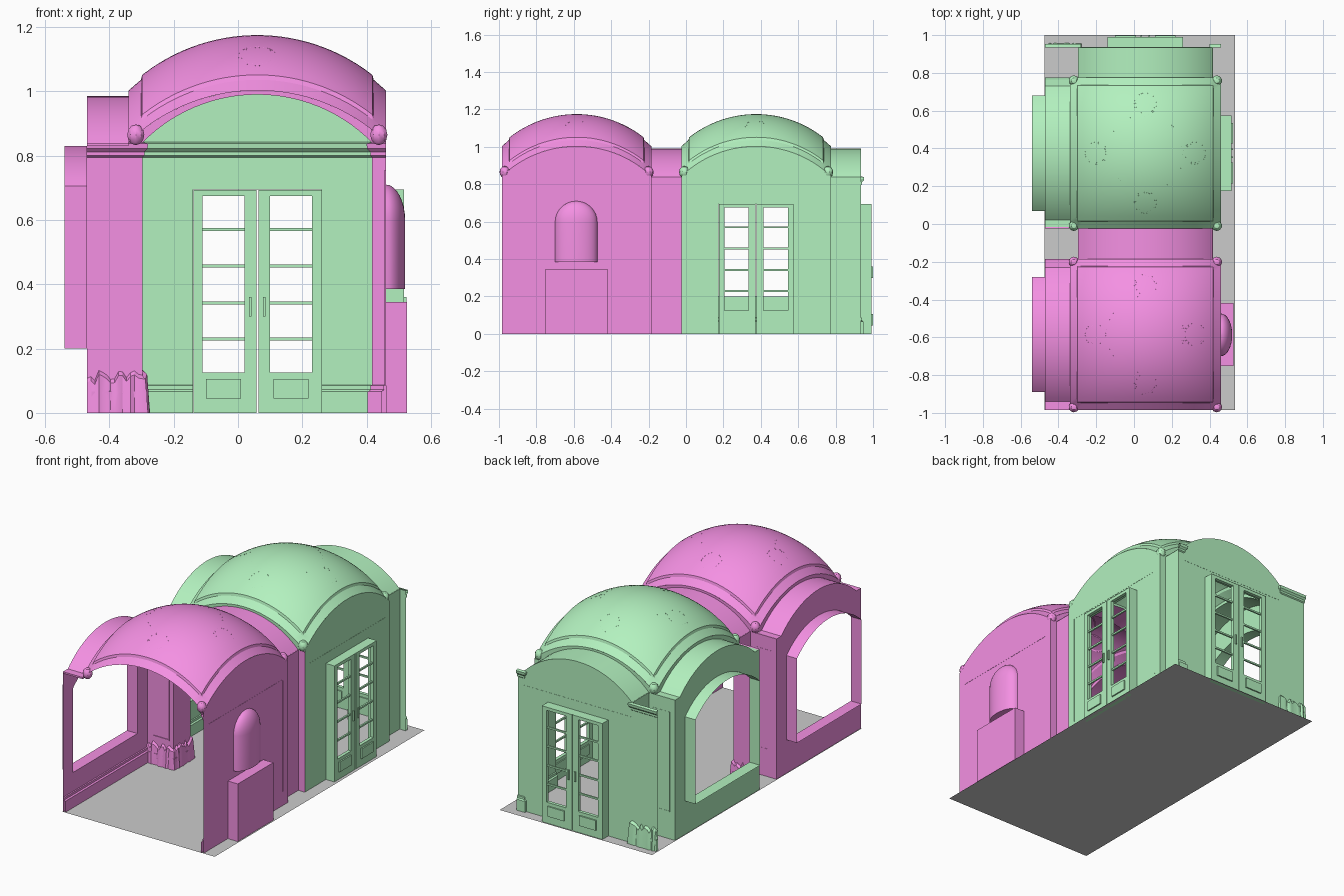
import bpy, bmesh, math, random
from mathutils import Vector

if "Cube" in bpy.data.objects:
    bpy.data.objects.remove(bpy.data.objects["Cube"])

random.seed(4)
CX = 0.06                       # centre line of the vaults
LEFT, RIGHT = -0.47, 0.46       # wall planes
PL, PR = -0.2975, 0.4175        # pier faces
SPRING = 0.84


def material(name, rgb):
    m = bpy.data.materials.new(name)
    m.diffuse_color = (*rgb, 1)
    m.use_nodes = True
    m.node_tree.nodes["Principled BSDF"].inputs["Base Color"].default_value = m.diffuse_color
    return m


def add(name, verts, faces, mat=None):
    me = bpy.data.meshes.new(name)
    me.from_pydata([tuple(v) for v in verts], [], faces)
    ob = bpy.data.objects.new(name, me)
    bpy.context.collection.objects.link(ob)
    if mat:
        me.materials.append(mat)
    return ob


def loft(name, rows, mat, closed=False):
    n = len(rows[0])
    faces = []
    for r in range(len(rows) - 1):
        for i in range(n if closed else n - 1):
            j = (i + 1) % n
            faces.append((r * n + i, r * n + j, (r + 1) * n + j, (r + 1) * n + i))
    return add(name, [v for row in rows for v in row], faces, mat)


def boxes(name, spans, mat, at):
    verts, faces = [], []
    for (u0, u1), (d0, d1), (z0, z1) in spans:
        b = len(verts)
        verts += [at(u, d, z) for z in (z0, z1) for u, d in ((u0, d0), (u1, d0), (u1, d1), (u0, d1))]
        faces += [tuple(b + i for i in f) for f in
                  ((0, 1, 2, 3), (4, 5, 6, 7), (0, 1, 5, 4), (1, 2, 6, 5), (2, 3, 7, 6), (3, 0, 4, 7))]
    return add(name, verts, faces, mat)


def on_x(c, yc=0):              # local (across, outward depth, height) on an x wall
    return lambda u, d, z: (c + d, yc + u, z)


def on_y(c, xc=0):
    return lambda u, d, z: (xc + u, c + d, z)


def arc(half, z0, rise, n=28):  # circular segment, from +half to -half
    r = (half * half + rise * rise) / (2 * rise)
    a = math.asin(half / r)
    return [(r * math.sin(t), z0 + rise - r + r * math.cos(t))
            for t in (a - 2 * a * i / n for i in range(n + 1))]


def wall(name, loops, at, mat):
    bm = bmesh.new()
    for loop in loops:
        vs = [bm.verts.new(at(u, 0, z)) for u, z in loop]
        for i, v in enumerate(vs):
            bm.edges.new((v, vs[(i + 1) % len(vs)]))
    p, q, r = (Vector(at(*t)) for t in ((0, 0, 0), (1, 0, 0), (0, 0, 1)))
    bmesh.ops.triangle_fill(bm, use_beauty=True, edges=bm.edges[:], normal=(q - p).cross(r - p))
    ob = add(name, [], [], mat)
    bm.to_mesh(ob.data)
    bm.free()


def sweep(name, path, profile, side, mat):
    """Run a profile of (offset, z) along a plan path with mitred corners."""
    pts = [Vector(p) for p in path]
    rows = []
    for i, p in enumerate(pts):
        dirs = [(pts[k + 1] - pts[k]).normalized() for k in (i - 1, i) if 0 <= k < len(pts) - 1]
        ns = [Vector((d.y, -d.x)) * side for d in dirs]
        n = sum(ns, Vector((0, 0)))
        n = n / n.length * (1 / max(0.5, (n / n.length).dot(ns[0])))
        prof = profile() if callable(profile) else profile
        rows.append([(p.x + n.x * o, p.y + n.y * o, z) for o, z in prof])
    return loft(name, rows, mat)


def subdivide(path, step=0.012):
    out = []
    for a, b in zip(path, path[1:]):
        a, b = Vector(a), Vector(b)
        k = max(2, int((b - a).length / step))
        out += [a.lerp(b, i / k) for i in range(k)]
    return out + [Vector(path[-1])]


def rubble():
    h = random.uniform(0.098, 0.135)
    o = random.uniform(0.012, 0.02)
    return [(o + 0.004, 0), (o, h * 0.5), (o - 0.004, h - 0.012), (0, h)]


SKIRT = [(0.014, 0), (0.014, 0.066), (0.006, 0.072), (0.006, 0.085), (0, 0.087)]
CORNICE = [(0, 0.795), (0.006, 0.8), (0.006, 0.812), (0.016, 0.822), (0.018, 0.838), (0, 0.842)]


def frame(name, u, z, at, mat, t=0.006):
    (a, b), (c, d) = u, z
    dd = (-0.004, 0.001)
    boxes(name, [((a, a + t), dd, z), ((b - t, b), dd, z), (u, dd, (d - t, d)), (u, dd, (c, c + t))], mat, at)


def double_door(name, at, mat):
    # reveal around the opening, then two glazed leaves
    edge = [(-0.2, 0), (-0.2, 0.695), (0.2, 0.695), (0.2, 0)]
    loft(name + "_reveal", [[at(u, d, z) for u, z in edge] for d in (0, 0.056)], mat)
    spans, dd = [], (0.036, 0.056)
    for s in (-1, 1):
        def span(a, b, z0, z1, depth=dd):
            spans.append((sorted((s * a, s * b)), depth, (z0, z1)))
        span(0.003, 0.04, 0, 0.694)
        span(0.17, 0.199, 0, 0.694)
        span(0.04, 0.17, 0, 0.125)
        span(0.04, 0.17, 0.675, 0.694)
        for z in (0.23, 0.342, 0.457, 0.57):
            span(0.04, 0.17, z - 0.005, z + 0.005, (0.041, 0.051))
        span(0.05, 0.16, 0.045, 0.105, (0.03, 0.064))
        span(0.018, 0.026, 0.3, 0.36, (0.022, 0.064))
    boxes(name + "_leaves", spans, mat, at)


def dome_z(dx, dy):
    r = (0.16 + 0.16 ** 2) / 0.32
    z = 1.163 + sum(math.sqrt(r * r - d * d) - r for d in (dx, dy))
    return z + (0.012 if max(abs(dx), abs(dy)) < 0.36 else 0)


def bay(tag, yc, mat, first):
    y0, y1, y2 = yc - 0.4, yc + 0.4, yc + 0.56
    # shallow dome with stepped rim
    ticks = [-0.4, -0.362] + [-0.358 + 0.716 * i / 28 for i in range(29)] + [0.362, 0.4]
    loft(tag + "_dome", [[(CX + a, yc + b, dome_z(a, b)) for a in ticks] for b in ticks], mat)
    # raised ceiling rings
    for k, (rx, ry, rad) in enumerate([(0, 0, 0.2), (0.26, 0, 0.055), (-0.26, 0, 0.055), (0, 0.26, 0.055), (0, -0.26, 0.055)]):
        rows = []
        for i in range(33):
            t = math.tau * i / 32
            row = []
            for dr, dz in ((-0.004, 0), (0, -0.004), (0.004, 0)):
                x, y = rx + (rad + dr) * math.cos(t), ry + (rad + dr) * math.sin(t)
                row.append((CX + x, yc + y, dome_z(x, y) + dz))
            rows.append(row)
        loft(f"{tag}_ceiling_ring_{k}", rows, mat)
    # barrel vaults: passage behind the dome and window alcove on the left
    rim, passage, alcove = arc(0.4, 0.843, 0.16), arc(0.3575, SPRING, 0.15), arc(0.355, SPRING, 0.145)
    loft(tag + "_passage_vault", [[(CX + u, y, z) for u, z in passage] for y in (y1, y2)], mat)
    loft(tag + "_alcove_vault", [[(x, yc + u, z) for u, z in alcove] for x in (LEFT, -0.34)], mat)
    loft(tag + "_alcove_arch", [[(-0.34, yc + u, z) for u, z in a] for a in (rim, alcove)], mat)
    for y in ([y1] if first else [y0, y1]):
        loft(tag + "_passage_arch", [[(CX + u, y, z) for u, z in a] for a in (rim, passage)], mat)
    boxes(tag + "_alcove_ledges", [((s * 0.355, s * 0.4), (0, 0.13), (0.83, SPRING)) for s in (-1, 1)],
          mat, on_x(LEFT, yc))
    # left wall with arched window and its reveal
    window = [(-0.305, 0.2), (0.305, 0.2)] + arc(0.305, 0.705, 0.125)
    wall(tag + "_left_wall", [[(-0.4, 0), (0.4, 0), (0.4, SPRING)] + alcove + [(-0.4, SPRING)], window],
         on_x(LEFT, yc), mat)
    loft(tag + "_window_reveal", [[(x, yc + u, z) for u, z in window] for x in (LEFT, -0.54)], mat, True)
    # right wall: niche over a recess in the first bay, door in the second
    w, h = (0.168, 0.345) if first else (0.2, 0.695)
    outline = [(-0.4, 0), (-w, 0), (-w, h), (w, h), (w, 0), (0.4, 0)] + rim
    holes, at = [], on_x(RIGHT, yc)
    if first:
        cols = [math.pi * i / 16 for i in range(17)]
        nc = -0.002
        holes = [[(nc - 0.113, 0.385), (nc + 0.113, 0.385)] +
                 [(nc + 0.113 * math.cos(t), 0.597 + 0.113 * math.sin(t)) for t in cols]]
        rows = [[at(nc + 0.113 * math.cos(t), 0.06 * math.sin(t), 0.385) for t in cols]]
        for k in range(9):
            c, s = math.cos(k * math.pi / 16), math.sin(k * math.pi / 16)
            rows.append([at(nc + 0.113 * math.cos(t) * c, 0.06 * math.sin(t) * c, 0.597 + 0.113 * s) for t in cols])
        loft(tag + "_niche", rows, mat)
        add(tag + "_niche_shelf", rows[0], [tuple(range(17))], mat)
        ends = [(-w, 0), (-w, h), (w, h), (w, 0)]
        loft(tag + "_recess_sides", [[at(u, d, z) for u, z in ends] for d in (0, 0.066)], mat)
        add(tag + "_recess_back", [at(u, 0.066, z) for u, z in ends], [(0, 1, 2, 3)], mat)
    else:
        double_door(tag + "_side_door", at, mat)
    wall(tag + "_right_wall", [outline] + holes, at, mat)
    frame(tag + "_right_panel", (-0.357, 0.357), (0.75, 0.756), at, mat)
    boxes(tag + "_panel_sides", [((s * 0.357, s * 0.351), (-0.004, 0.001), (0.085, 0.755)) for s in (-1, 1)], mat, at)
    # piers, skirting, cornice
    lp = [(LEFT, y1), (PL, y1), (PL, y2), (LEFT, y2)]
    rp = [(RIGHT, y1), (PR, y1), (PR, y2), (RIGHT, y2)]
    for name, p, s in (("left", lp, 1), ("right", rp, -1)):
        sweep(f"{tag}_{name}_pier", p, [(0, 0), (0, SPRING)], s, mat)
        sweep(f"{tag}_{name}_pier_cornice", p, CORNICE, s, mat)
    sweep(tag + "_left_skirting", [(LEFT, y0)] + lp, SKIRT, 1, mat)
    sweep(tag + "_right_skirting_front", [(RIGHT, y0), (RIGHT, yc - w)], SKIRT, -1, mat)
    sweep(tag + "_right_skirting_rear", [(RIGHT, yc + w)] + rp, SKIRT, -1, mat)
    sweep(tag + "_right_cornice", [(RIGHT, y0), (RIGHT, y1)], CORNICE, -1, mat)
    sweep(tag + "_broken_plaster", subdivide(lp), rubble, 1, mat)
    frame(tag + "_pier_panel", (-0.435, -0.325), (0.16, 0.76), on_y(y1), mat)
    # carved corbels under the dome corners
    for sx in (-1, 1):
        for sy in (-1, 1):
            bpy.ops.mesh.primitive_uv_sphere_add(segments=10, ring_count=6, radius=0.028,
                                                 location=(CX + sx * 0.378, yc + sy * 0.384, 0.865))
            ob = bpy.context.object
            ob.name = tag + "_corbel"
            ob.scale = (1, 1, 1.15)
            ob.data.materials.append(mat)


pink, green = material("pink", (0.91, 0.28, 0.77)), material("green", (0.45, 0.88, 0.52))
bay("front_bay", -0.585, pink, True)
bay("rear_bay", 0.375, green, False)

# back wall with double door
yb = 0.935
wall("back_wall", [[(-0.3575, 0), (-0.2, 0), (-0.2, 0.695), (0.2, 0.695), (0.2, 0), (0.3575, 0)] +
                   arc(0.3575, SPRING, 0.15)], on_y(yb, CX), green)
double_door("back_door", on_y(yb, CX), green)
for a, b in ((PL, CX - 0.2), (CX + 0.2, PR)):
    sweep("back_skirting", [(a, yb), (b, yb)], SKIRT, 1, green)
sweep("back_cornice", [(PL, yb), (PR, yb)], CORNICE, 1, green)
boxes("back_wall_bead", [((-0.3575, 0.3575), (-0.004, 0.001), (0.748, 0.754))], green, on_y(yb, CX))

# floor
add("floor", [(-0.475, -0.985, 0), (0.535, -0.985, 0), (0.535, 1, 0), (-0.475, 1, 0)], [(0, 1, 2, 3)])

# smooth vaults, keep edges crisp
bpy.ops.object.select_all(action='SELECT')
bpy.context.view_layer.objects.active = bpy.data.objects["floor"]
bpy.ops.object.shade_smooth_by_angle(angle=math.radians(30))
